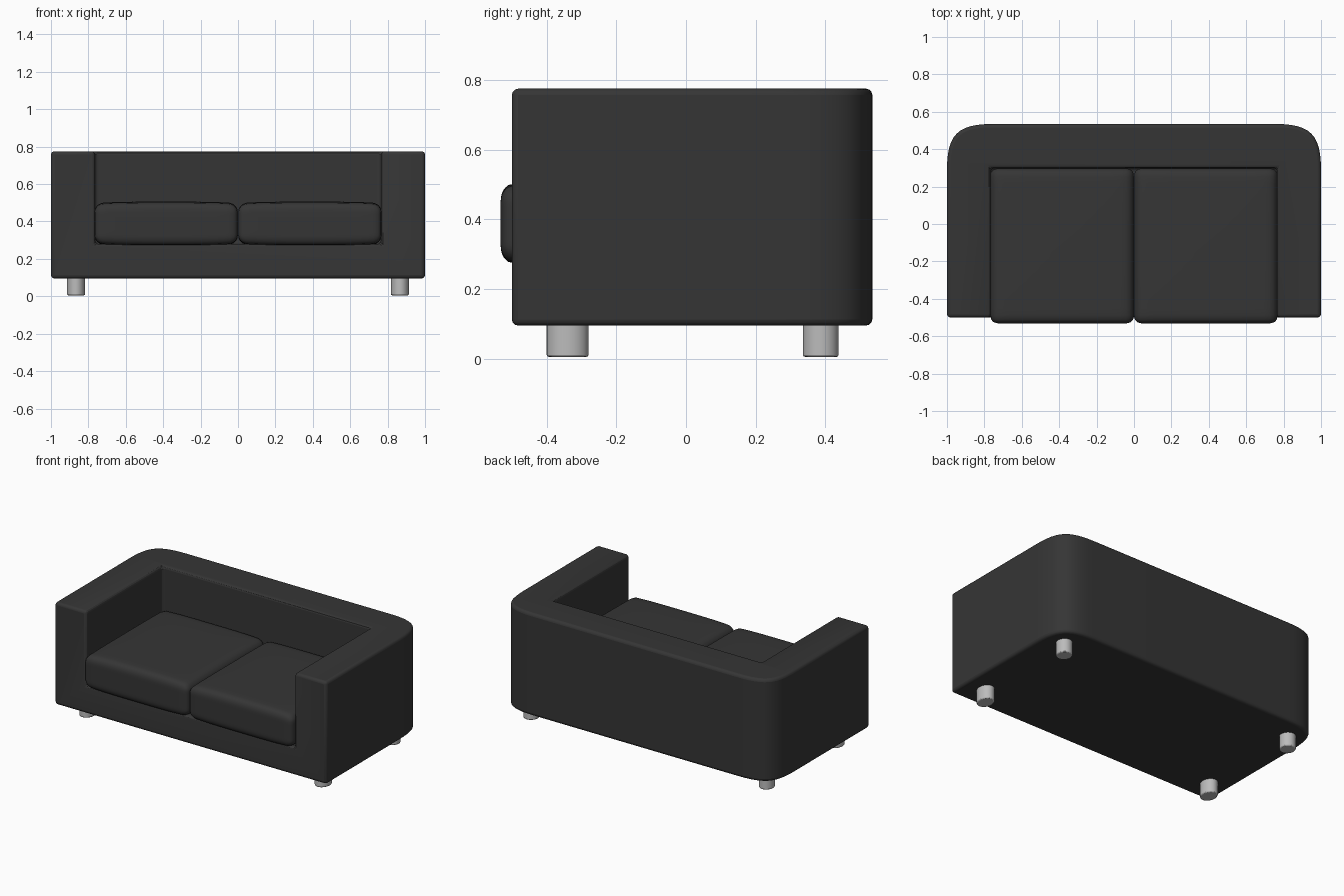
import bpy, bmesh, math
from mathutils import Vector

default = bpy.data.objects.get("Cube")
if default:
    bpy.data.objects.remove(default, do_unlink=True)


def make_material(name, value):
    mat = bpy.data.materials.new(name)
    mat.use_nodes = True
    color = (value, value, value, 1)
    mat.diffuse_color = color
    mat.node_tree.nodes["Principled BSDF"].inputs["Base Color"].default_value = color
    return mat


def make_object(name, bm, mat=None):
    bmesh.ops.recalc_face_normals(bm, faces=bm.faces)
    mesh = bpy.data.meshes.new(name)
    bm.to_mesh(mesh)
    bm.free()
    obj = bpy.data.objects.new(name, mesh)
    bpy.context.collection.objects.link(obj)
    if mat:
        mesh.materials.append(mat)
    return obj


def smooth(obj, degrees=40):
    bpy.ops.object.select_all(action='DESELECT')
    obj.select_set(True)
    bpy.context.view_layer.objects.active = obj
    bpy.ops.object.shade_smooth_by_angle(angle=math.radians(degrees))


def add_bevel(obj, width, segments):
    mod = obj.modifiers.new("soft_edges", 'BEVEL')
    mod.width = width
    mod.segments = segments
    mod.limit_method = 'ANGLE'
    mod.angle_limit = math.radians(40)


fabric = make_material("charcoal_fabric", 0.036)
metal = make_material("light_grey_metal", 0.5)

# Body: footprint with broad rear corners, extruded upwards
BOTTOM, TOP, FRONT, BACK = 0.095, 0.775, -0.5, 0.535
corner = Vector((1, BACK))
ends = Vector((1, BACK - 0.25)), Vector((0.75, BACK))
handles = [e.lerp(corner, 0.78) for e in ends]
arc = []
for i in range(13):
    t = i / 12
    s = 1 - t
    arc.append(ends[0] * s**3 + handles[0] * 3 * s * s * t
               + handles[1] * 3 * s * t * t + ends[1] * t**3)
outline = [Vector((1, FRONT))] + arc
outline += [Vector((-p.x, p.y)) for p in reversed(outline)]

bm = bmesh.new()
base = bm.faces.new([bm.verts.new((p.x, p.y, BOTTOM)) for p in outline])
extruded = bmesh.ops.extrude_face_region(bm, geom=[base], use_keep_orig=True)
top_verts = [g for g in extruded["geom"] if isinstance(g, bmesh.types.BMVert)]
bmesh.ops.translate(bm, verts=top_verts, vec=(0, 0, TOP - BOTTOM))
body = make_object("sofa_body", bm, fabric)

# Seat opening between the arms and the backrest
bm = bmesh.new()
bmesh.ops.create_cube(bm, size=1)
bmesh.ops.scale(bm, verts=bm.verts, vec=(1.53, 1.3, 1))
bmesh.ops.translate(bm, verts=bm.verts, vec=(0, 0.3 - 0.65, 0.28 + 0.5))
cutter = make_object("seat_opening_cutter", bm)
cutter.hide_render = True
cutter.hide_viewport = True
cutter.display_type = 'WIRE'
cut = body.modifiers.new("seat_opening", 'BOOLEAN')
cut.operation = 'DIFFERENCE'
cut.solver = 'EXACT'
cut.object = cutter
add_bevel(body, 0.018, 3)
smooth(body)


# Seat cushions: rounded boxes with a gentle pillow crown
def make_cushion(name, center, half, radius):
    bm = bmesh.new()
    bmesh.ops.create_cube(bm, size=2)
    bmesh.ops.subdivide_edges(bm, edges=bm.edges[:], cuts=19, use_grid_fill=True)
    for v in bm.verts:
        unit = [math.sin(c * math.pi / 2) for c in v.co]
        inner, offset = Vector(), Vector()
        for k in range(3):
            p = unit[k] * half[k]
            limit = half[k] - radius[k]
            inner[k] = max(-limit, min(limit, p))
            offset[k] = (p - inner[k]) / radius[k]
        if offset.length > 0:
            offset.normalize()
        crown = 1 - 0.08 * abs(unit[0])**4 - 0.04 * abs(unit[1])**4
        v.co = [inner[k] + offset[k] * radius[k] for k in range(3)]
        v.co.z *= crown
        v.co += Vector(center)
    smooth(make_object(name, bm, fabric), 60)


for name, side in (("left", 1), ("right", -1)):
    make_cushion(name + "_seat_cushion", (side * 0.384, -0.117, 0.388),
                 (0.383, 0.415, 0.118), (0.045, 0.035, 0.05))

    # Short feet, the front pair slightly deeper than the rear pair
    for place, y, depth in (("front", -0.34, 0.06), ("rear", 0.387, 0.051)):
        bm = bmesh.new()
        bmesh.ops.create_cone(bm, cap_ends=True, segments=32,
                              radius1=1, radius2=1, depth=0.105)
        bmesh.ops.scale(bm, verts=bm.verts, vec=(0.048, depth, 1))
        bmesh.ops.translate(bm, verts=bm.verts, vec=(side * 0.866, y, 0.0575))
        foot = make_object(f"{place}_{name}_foot", bm, metal)
        add_bevel(foot, 0.006, 2)
        smooth(foot)
